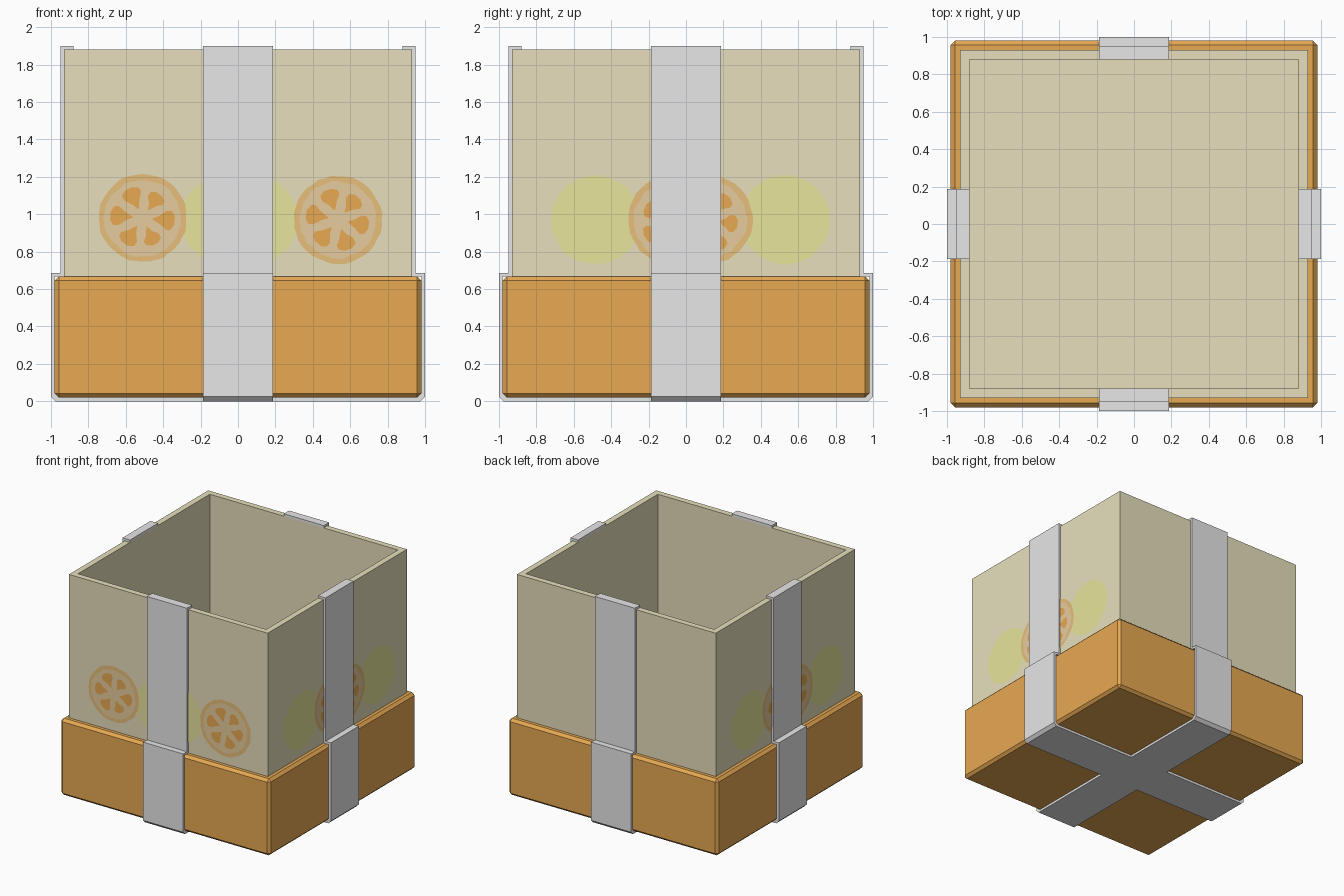
import bpy, bmesh, math, random
from mathutils import Matrix

random.seed(4)
old = bpy.data.objects.get("Cube")
if old:
    bpy.data.objects.remove(old, do_unlink=True)


def material(name, srgb):
    m = bpy.data.materials.new(name)
    lin = [((c / 255 + 0.055) / 1.055) ** 2.4 if c > 10 else c / 3295 for c in srgb] + [1]
    m.diffuse_color = lin
    m.use_nodes = True
    m.node_tree.nodes["Principled BSDF"].inputs["Base Color"].default_value = lin
    return m


CREAM = material("cream", (255, 246, 208))
ORANGE = material("orange", (255, 187, 92))
WHITE = material("white", (255, 255, 255))
LIME = material("pale lime", (255, 252, 172))
RIND = material("rind", (255, 211, 136))
FLESH = material("pale flesh", (255, 226, 175))


def finish(bm, name, *mats):
    mesh = bpy.data.meshes.new(name)
    bm.to_mesh(mesh)
    bm.free()
    for m in mats:
        mesh.materials.append(m)
    ob = bpy.data.objects.new(name, mesh)
    bpy.context.collection.objects.link(ob)
    return ob


def open_box(name, half, wall, base, top, floor, mat, bevel=0):
    """Square container: a block whose top is inset and pushed down."""
    bm = bmesh.new()
    bmesh.ops.create_cube(bm, size=1)
    for v in bm.verts:
        v.co.x *= 2 * half
        v.co.y *= 2 * half
        v.co.z = top if v.co.z > 0 else base
    if bevel:
        edges = [e for e in bm.edges if min(v.co.z for v in e.verts) < top]
        bmesh.ops.bevel(bm, geom=edges, offset=bevel, segments=1, affect='EDGES')
    bm.normal_update()
    lid = max(bm.faces, key=lambda f: f.calc_center_median().z)
    bmesh.ops.delete(bm, geom=[lid], context='FACES_ONLY')
    rim = [e for e in bm.edges if e.is_boundary]
    inner = half - wall
    ring = bmesh.ops.extrude_edge_only(bm, edges=rim)["geom"]
    for v in [g for g in ring if isinstance(g, bmesh.types.BMVert)]:
        v.co.x *= inner / half
        v.co.y *= inner / half
    loop = [g for g in ring if isinstance(g, bmesh.types.BMEdge) and g.is_boundary]
    well = bmesh.ops.extrude_edge_only(bm, edges=loop)["geom"]
    for v in [g for g in well if isinstance(g, bmesh.types.BMVert)]:
        v.co.z = floor
    bmesh.ops.contextual_create(bm, geom=[e for e in bm.edges if e.is_boundary])
    bmesh.ops.recalc_face_normals(bm, faces=bm.faces)
    return finish(bm, name, mat)


# Tall open box standing in a shallow bevelled tray
open_box("inner_box", 0.93, 0.05, 0.04, 1.88, 0.07, CREAM)
open_box("outer_tray", 0.98, 0.05, 0.02, 0.668, 0.04, ORANGE, bevel=0.022)

# Stepped straps wrapping under the tray and hooking over the rim
OUTSIDE = [(0.975, 0), (1, 0.025), (1, 0.687), (0.95, 0.687), (0.95, 1.9), (0.88, 1.9)]
INSIDE = [(0.88, 1.88), (0.93, 1.88), (0.93, 0.668), (0.98, 0.668), (0.98, 0.042), (0.958, 0.02)]


def strap(name, angle):
    bm = bmesh.new()
    half = OUTSIDE + INSIDE
    outline = half + [(-x, z) for x, z in reversed(half)]
    face = bm.faces.new([bm.verts.new((x, -0.187, z)) for x, z in outline])
    out = bmesh.ops.extrude_face_region(bm, geom=[face])["geom"]
    verts = [g for g in out if isinstance(g, bmesh.types.BMVert)]
    bmesh.ops.translate(bm, verts=verts, vec=(0, 0.374, 0))
    bmesh.ops.recalc_face_normals(bm, faces=bm.faces)
    bmesh.ops.rotate(bm, verts=bm.verts, matrix=Matrix.Rotation(angle, 3, 'Z'))
    finish(bm, name, WHITE)


strap("strap_side_to_side", 0)
strap("strap_front_to_back", math.pi / 2)


# Printed fruit: thin layers just off the box wall
def patch(bm, points, layer, slot):
    y = -0.93 - 0.0015 * layer
    face = bm.faces.new([bm.verts.new((x, y, z)) for x, z in points])
    face.material_index = slot
    face.normal_update()
    if face.normal.y > 0:
        face.normal_flip()


def disc(cx, cz, radius, wobble, count=40):
    pts = []
    for i in range(count):
        a = math.tau * i / count
        r = radius + random.uniform(-wobble, wobble)
        pts.append((cx + r * math.cos(a), cz + r * math.sin(a)))
    return pts


def petal(cx, cz, angle):
    """Rounded wedge pointing at the slice centre."""
    tip, far = 0.05, random.uniform(0.155, 0.175)
    shape = [(tip, 0), (0.1, -0.26), (far - 0.03, -0.38), (far - 0.01, -0.3), (far, -0.1),
             (far, 0.14), (far - 0.012, 0.32), (far - 0.04, 0.38), (0.09, 0.22)]
    return [(cx + r * math.cos(angle + a), cz + r * math.sin(angle + a)) for r, a in shape]


def lime_fruit(name, cx, cz, turn, layer=1):
    bm = bmesh.new()
    patch(bm, disc(cx, cz, 0.238, 0.003), layer, 0)
    finish(bm, name, LIME).rotation_euler.z = turn


def orange_slice(name, cx, cz, turn, layer=2):
    bm = bmesh.new()
    patch(bm, disc(cx, cz, 0.236, 0.004), layer, 0)
    patch(bm, disc(cx, cz, 0.205, 0.006), layer + 0.5, 1)
    start = random.uniform(0, 1)
    for i in range(6):
        patch(bm, petal(cx, cz, start + math.tau * i / 6), layer + 1, 2)
    finish(bm, name, RIND, FLESH, ORANGE).rotation_euler.z = turn


# Front print: slices outside, limes meeting behind the strap
lime_fruit("front_lime_right", -0.065, 0.97, 0)
lime_fruit("front_lime_left", 0.08, 0.97, 0, 1.3)
orange_slice("front_slice_right", -0.51, 0.98, 0)
orange_slice("front_slice_left", 0.535, 0.97, 0)

# Side prints: limes outside, slices meeting behind the strap
for side, turn in (("left", math.pi / 2), ("right", -math.pi / 2)):
    lime_fruit(side + "_lime_near", -0.485, 0.97, turn)
    lime_fruit(side + "_lime_far", 0.53, 0.97, turn)
    orange_slice(side + "_slice_near", -0.075, 0.97, turn)
    orange_slice(side + "_slice_far", 0.12, 0.97, turn, 3.5)
